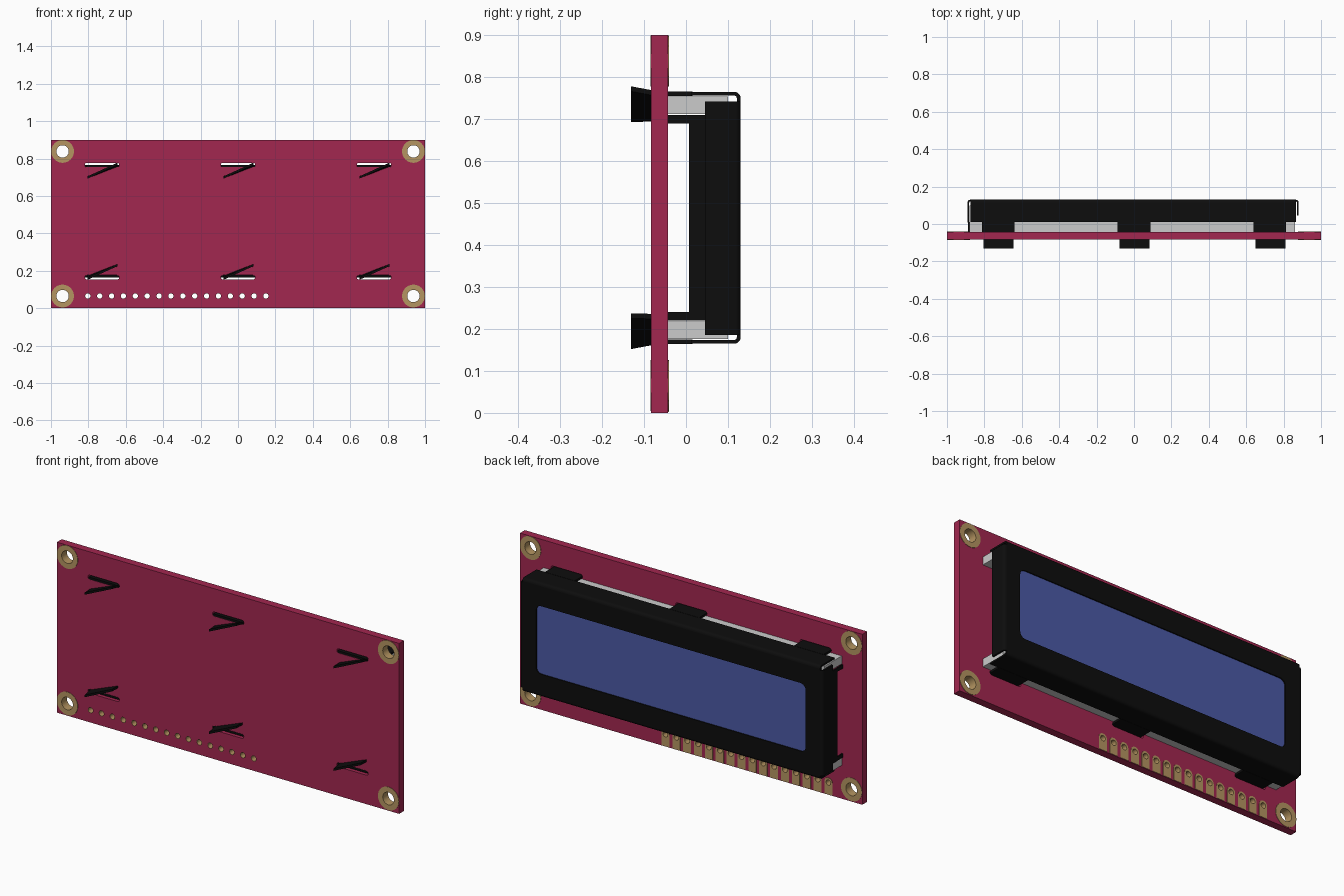
import bpy, bmesh, math

if "Cube" in bpy.data.objects:
    bpy.data.objects.remove(bpy.data.objects["Cube"])

ZC = 0.465                      # mid height of the display
BACK, FACE = -0.083, -0.043     # board surfaces
TAB_X = (-0.727, 0.0, 0.727)


def material(name, rgb):
    m = bpy.data.materials.new(name)
    m.diffuse_color = (*rgb, 1)
    m.use_nodes = True
    m.node_tree.nodes["Principled BSDF"].inputs["Base Color"].default_value = m.diffuse_color
    return m


RED = material("board_red", (0.36, 0.02, 0.08))
BLACK = material("frame_black", (0.004, 0.004, 0.004))
GOLD = material("contact_gold", (0.46, 0.30, 0.12))
BLUE = material("screen_blue", (0.07, 0.10, 0.38))


def finish(ob, mat):
    bpy.ops.object.select_all(action='DESELECT')
    ob.select_set(True)
    bpy.context.view_layer.objects.active = ob
    if mat:
        ob.data.materials.append(mat)
    return ob


def circle(x, z, r, n=24):
    return [(x + r * math.cos(2 * math.pi * i / n), z + r * math.sin(2 * math.pi * i / n)) for i in range(n)]


def rect(x0, x1, z0, z1, r=0.0, n=6):
    if r == 0:
        return [(x0, z0), (x1, z0), (x1, z1), (x0, z1)]
    pts = []
    for k, (cx, cz) in enumerate([(x1 - r, z1 - r), (x0 + r, z1 - r), (x0 + r, z0 + r), (x1 - r, z0 + r)]):
        for i in range(n + 1):
            a = math.pi / 2 * (k + i / n)
            pts.append((cx + r * math.cos(a), cz + r * math.sin(a)))
    return pts


def plate(name, loops, y0, y1, mat):
    """Flat sheet in the xz plane; inner loops become holes."""
    cu = bpy.data.curves.new(name, 'CURVE')
    cu.dimensions = '2D'
    cu.fill_mode = 'BOTH'
    cu.extrude = (y1 - y0) / 2
    for pts in loops:
        sp = cu.splines.new('POLY')
        sp.points.add(len(pts) - 1)
        for p, (x, z) in zip(sp.points, pts):
            p.co = (x, z, 0, 1)
        sp.use_cyclic_u = True
    ob = bpy.data.objects.new(name, cu)
    bpy.context.collection.objects.link(ob)
    ob.rotation_euler.x = math.pi / 2
    ob.location.y = (y0 + y1) / 2
    finish(ob, mat)
    bpy.ops.object.convert(target='MESH')
    ob = bpy.context.object
    bm = bmesh.new()
    bm.from_mesh(ob.data)
    bmesh.ops.remove_doubles(bm, verts=bm.verts, dist=1e-5)
    bmesh.ops.recalc_face_normals(bm, faces=bm.faces)
    bm.to_mesh(ob.data)
    bm.free()
    bpy.ops.object.shade_smooth_by_angle(angle=math.radians(30))
    return ob


def loft(name, sections, mat):
    """Solid between two matching closed sections of 3D points."""
    bm = bmesh.new()
    a, b = [[bm.verts.new(p) for p in s] for s in sections]
    bm.faces.new(a)
    bm.faces.new(b)
    for i in range(len(a)):
        j = (i + 1) % len(a)
        bm.faces.new((a[i], a[j], b[j], b[i]))
    bmesh.ops.recalc_face_normals(bm, faces=bm.faces)
    me = bpy.data.meshes.new(name)
    bm.to_mesh(me)
    bm.free()
    ob = bpy.data.objects.new(name, me)
    bpy.context.collection.objects.link(ob)
    finish(ob, mat)
    bpy.ops.object.shade_smooth_by_angle(angle=math.radians(30))
    return ob


def box(name, x, y, z, mat):
    return loft(name, [[(px, py, pz) for px, pz in rect(*x, *z)] for py in y], mat)


def flap(name, axis, edge, sign, span, y_end, mat, R=0.015, t=0.009):
    """Sheet-metal wall folded back from the bezel front with a rounded bend."""
    arc = [math.pi / 2 * i / 5 for i in range(6)]
    prof = [(R * math.sin(a), 0.13 - R + R * math.cos(a)) for a in arc]
    prof += [(R, y_end), (R - t, y_end)]
    prof += [((R - t) * math.sin(a), 0.13 - R + (R - t) * math.cos(a)) for a in reversed(arc)]

    def put(u, y, s):
        n = edge + sign * u
        return (n, y, s) if axis == 'X' else (s, y, n)
    return loft(name, [[put(u, y, s) for u, y in prof] for s in span], mat)


def mirror_z(z, s):
    """Span of heights above ZC, flipped below it when s is -1."""
    return tuple(sorted(ZC + s * v for v in z))


# circuit board with mounting holes, pin holes and tab slots
corners = [(sx * 0.938, z) for sx in (-1, 1) for z in (0.065, 0.838)]
pins = [-0.803 + i * 0.0635 for i in range(16)]
loops = [rect(-1, 1, 0, 0.9)]
loops += [circle(x, z, 0.034, 32) for x, z in corners]
loops += [circle(x, 0.065, 0.015, 16) for x in pins]
for s in (-1, 1):
    loops += [rect(x - 0.092, x + 0.092, *mirror_z((0.289, 0.312), s), 0.011, 4) for x in TAB_X]
plate("circuit_board", loops, BACK, FACE, RED)

# gold rings round the mounting holes
loops = []
for x, z in corners:
    loops += [circle(x, z, 0.061, 32), circle(x, z, 0.033, 32)]
plate("mounting_rings", loops, BACK - 0.002, FACE + 0.002, GOLD)

# arched solder pads on the display side, with plated holes through the board
pads, barrels = [], []
for x in pins:
    arch = [(x + 0.023 * math.cos(math.pi * i / 12), 0.067 + 0.023 * math.sin(math.pi * i / 12)) for i in range(13)]
    pads += [arch + [(x - 0.023, 0.002), (x + 0.023, 0.002)], circle(x, 0.065, 0.014, 16)]
    barrels += [circle(x, 0.065, 0.016, 16), circle(x, 0.065, 0.014, 16)]
plate("solder_pads", pads, FACE, FACE + 0.002, GOLD)
plate("pin_hole_plating", barrels, BACK, FACE, GOLD)

# bezel front and the screen behind its window
plate("bezel_front", [rect(-0.875, 0.865, 0.18, 0.75), rect(-0.79, 0.785, 0.285, 0.645, 0.03)],
      0.121, 0.13, BLACK)
plate("screen", [rect(-0.84, 0.835, 0.24, 0.69)], 0.105, 0.124, BLUE)

# folded end walls, the left one deeper with two small feet
flap("bezel_right_wall", 'X', 0.865, 1, (0.185, 0.742), 0.045, BLACK)
flap("bezel_left_wall", 'X', -0.875, -1, (0.185, 0.742), 0.045, BLACK)
box("bezel_left_skirt", (-0.889, -0.881), (0.007, 0.05), (0.22, 0.71), BLACK)

for s, side in ((1, "upper"), (-1, "lower")):
    # long folded wall and grey spacer bar
    flap(f"bezel_{side}_wall", 'Z', ZC + s * 0.285, s, (-0.875, 0.865), 0.012, BLACK)
    box(f"spacer_{side}", (-0.88, 0.862), (FACE, 0.1), mirror_z((0.247, 0.289), s), None)
    box(f"bezel_left_foot_{side}", (-0.887, -0.88), (FACE, 0.01), mirror_z((0.225, 0.245), s), BLACK)
    for i, x in enumerate(TAB_X):
        # straight tab through the slot, then its twisted end
        box(f"tab_{side}_{i}", (x - 0.087, x + 0.087), (BACK, 0.015), mirror_z((0.290, 0.301), s), BLACK)
        secs = []
        for y, lo, hi in ((BACK, 0.229, 0.304), (-0.131, 0.228, 0.313)):
            z0, z1 = mirror_z((lo, hi), s)
            secs.append([(x - 0.077, y, z0), (x + 0.083, y, z1 - 0.012),
                         (x + 0.083, y, z1), (x - 0.077, y, z0 + 0.012)])
        loft(f"tab_twist_{side}_{i}", secs, BLACK)
